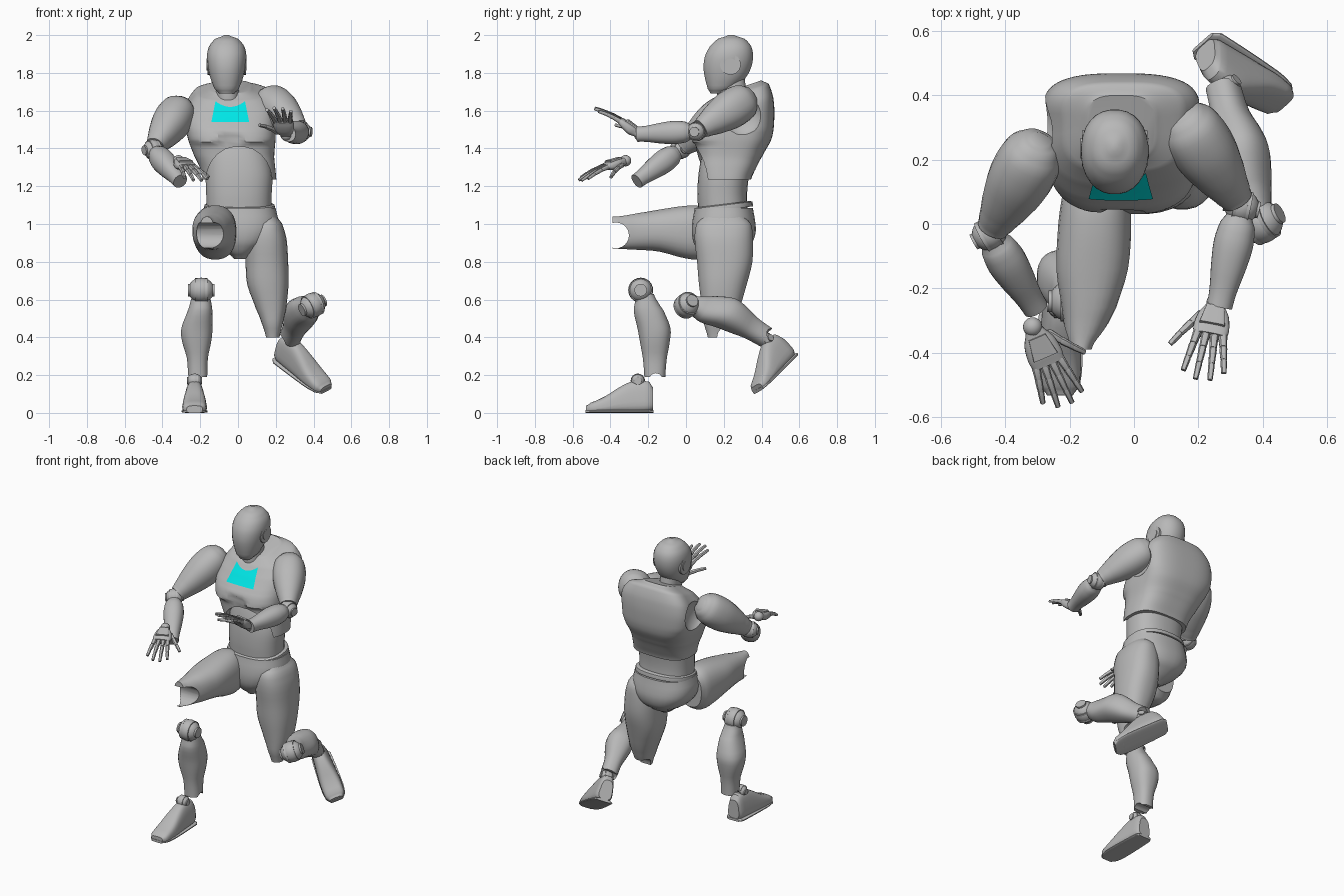
import bpy, bmesh, math
from mathutils import Vector, Matrix
from mathutils.bvhtree import BVHTree

if "Cube" in bpy.data.objects:
    bpy.data.objects.remove(bpy.data.objects["Cube"])


def material(name, rgb):
    m = bpy.data.materials.new(name)
    m.use_nodes = True
    m.diffuse_color = (*rgb, 1)
    m.node_tree.nodes["Principled BSDF"].inputs["Base Color"].default_value = (*rgb, 1)
    return m


GREY = material("shell grey", (0.48, 0.48, 0.48))
CYAN = material("cyan panel", (0.0, 0.82, 0.82))
parts = []


def finish(name, bm, place=None, mat=GREY):
    bmesh.ops.recalc_face_normals(bm, faces=bm.faces)
    me = bpy.data.meshes.new(name)
    bm.to_mesh(me)
    bm.free()
    me.materials.append(mat)
    ob = bpy.data.objects.new(name, me)
    bpy.context.collection.objects.link(ob)
    ob.matrix_world = place or Matrix()
    parts.append(ob)
    return ob


def frame(origin, z, front):
    """Matrix with local z along z and local -y towards front."""
    z, front = Vector(z).normalized(), Vector(front)
    y = -(front - z * front.dot(z)).normalized()
    m = Matrix((y.cross(z), y, z)).transposed().to_4x4()
    m.translation = Vector(origin)
    return m


def loft(name, rings, axis="z", n=24, power=2.2, steps=3, deform=None, place=None):
    """Smooth skin over rings of (position, centre u, centre v, half u, half v)."""
    pts = []
    for i in range(len(rings) - 1):
        a, b = rings[max(i - 1, 0)], rings[i]
        c, d = rings[i + 1], rings[min(i + 2, len(rings) - 1)]
        for k in range(steps):
            t = k / steps
            pts.append([q + t * (r - q) if j == 0 else
                        .5 * (2*q + (r - p)*t + (2*p - 5*q + 4*r - s)*t*t + (3*q - p - 3*r + s)*t**3)
                        for j, (p, q, r, s) in enumerate(zip(a, b, c, d))])
    pts.append(rings[-1])
    bm = bmesh.new()
    loops = []
    for w, cu, cv, ru, rv in pts:
        loop = []
        for k in range(n):
            ang = 2 * math.pi * (k + .5) / n
            c, s = math.cos(ang), math.sin(ang)
            u = cu + ru * math.copysign(abs(c) ** (2 / power), c)
            v = cv + rv * math.copysign(abs(s) ** (2 / power), s)
            co = Vector((u, v, w) if axis == "z" else (u, w, v))
            loop.append(bm.verts.new(deform(co) if deform else co))
        loops.append(loop)
    for a, b in zip(loops, loops[1:]):
        for k in range(n):
            bm.faces.new((a[k], a[k - 1], b[k - 1], b[k]))
    bm.faces.new(loops[0])
    bm.faces.new(loops[-1])
    return finish(name, bm, place)


def ball(name, r, place, squash=(1, 1, 1)):
    bm = bmesh.new()
    bmesh.ops.create_uvsphere(bm, u_segments=20, v_segments=12, radius=r)
    bmesh.ops.scale(bm, vec=squash, verts=bm.verts)
    return finish(name, bm, place)


def disc(name, r, depth, place):
    bm = bmesh.new()
    bmesh.ops.create_cone(bm, cap_ends=True, segments=24, radius1=r, radius2=r, depth=depth,
                          matrix=Matrix.Rotation(math.pi / 2, 4, "Y"))
    return finish(name, bm, place)


def at(*p):
    return Matrix.Translation(p)


def joint(name, r, place):
    """Ball hinge with raised bands across the local x axis."""
    ball(name + "_ball", r, place, (1.06, 1, 1))
    for x in (-.4, .4):
        disc(name + "_band", r * .96, r * .2, place @ at(x * r, 0, 0))
    disc(name + "_pin", r * .5, r * 2.12, place)


def cut(ob, cutter):
    bpy.context.view_layer.update()
    mod = ob.modifiers.new("cut", "BOOLEAN")
    mod.operation, mod.object, mod.solver = "DIFFERENCE", cutter, "EXACT"
    bpy.context.view_layer.objects.active = ob
    bpy.ops.object.modifier_apply(modifier="cut")
    parts.remove(cutter)
    bpy.data.objects.remove(cutter)


# Head, ears and neck
loft("head", [(1.69, -.06, .17, .04, .04), (1.715, -.06, .185, .064, .07),
              (1.77, -.06, .207, .086, .107), (1.83, -.06, .219, .1, .127),
              (1.89, -.06, .228, .105, .128), (1.94, -.06, .236, .094, .11),
              (1.98, -.06, .24, .062, .072), (2.0, -.06, .24, .012, .015)], n=28)
for x in (-.155, .035):
    disc("ear_disc", .055, .014, at(x, .235, 1.845))
    disc("ear_hub", .032, .022, at(x, .235, 1.845))
loft("neck", [(1.58, -.05, .26, .07, .085), (1.68, -.055, .245, .062, .082), (1.78, -.06, .24, .06, .07)])
loft("collar", [(1.63, -.05, .265, .1, .115), (1.675, -.05, .262, .088, .1), (1.69, -.05, .26, .075, .09)],
     deform=lambda p: Vector((p.x, p.y, p.z + .3 * (p.y - .26))))


# Chest shell with curved pectoral ledge, squarer back and a sloping neckline
def chest_shape(p):
    if p.y < .25:
        side = abs(p.x + .04)
        front = min(1, (.25 - p.y) / .12)
        ledge = 1.435 + .09 * max(0, 1 - side / .07) + .5 * max(0, side - .1) ** 2
        p.y += .022 * front * min(1, max(0, (ledge - p.z) / .02))
    back = min(1, max(0, (p.y - .32) / .12)) * min(1, max(0, (p.z - 1.38) / .12))
    p.x += (p.x + .035) * .14 * back
    p.z += .34 * (p.y - .28) * min(1, max(0, (p.z - 1.5) / .2))
    return p


chest = loft("chest", [(1.235, .008, .195, .195, .15), (1.3, -.003, .205, .2, .168),
                       (1.36, -.02, .22, .212, .185), (1.45, -.033, .243, .232, .21),
                       (1.55, -.04, .27, .24, .198), (1.63, -.035, .29, .23, .172),
                       (1.69, -.035, .3, .185, .138), (1.72, -.04, .3, .105, .1)],
             n=56, power=3, steps=6, deform=chest_shape)

# Glowing panel laid on the chest
tree = BVHTree.FromObject(chest, bpy.context.evaluated_depsgraph_get())
bm = bmesh.new()
cols, rows, grid = 12, 8, []
for j in range(rows + 1):
    v = j / rows
    for i in range(cols + 1):
        s = 2 * i / cols - 1
        x = -.041 + s * (.1 - .022 * v)
        z = 1.54 + v * (.08 + .03 * s * s)
        hit = tree.ray_cast(Vector((x, -1, z)), Vector((0, 1, 0)))[0]
        grid.append(bm.verts.new((x, (hit.y if hit else .12) - .005, z)))
for j in range(rows):
    for i in range(cols):
        k = j * (cols + 1) + i
        bm.faces.new((grid[k], grid[k + 1], grid[k + cols + 2], grid[k + cols + 1]))
panel = finish("chest_panel", bm, mat=CYAN)

# Waist arch and shoulder sockets cut into the chest
cut(chest, loft("arch", [(-.1, .005, 1.2, .178, .21), (.15, .005, 1.2, .178, .21)], axis="y", steps=1))
for x in (-.3, .23):
    cut(chest, ball("socket", .1, at(x, .3, 1.57), (.7, 1.1, 1.1)))

# Abdomen, belt and hips
loft("abdomen", [(1.08, .005, .195, .172, .132), (1.16, .005, .192, .174, .132),
                 (1.26, .005, .2, .178, .135), (1.36, -.005, .22, .17, .138),
                 (1.46, -.02, .25, .15, .14)], n=32, power=2.4)
loft("belt", [(1.075, .008, .2, .188, .155), (1.1, .008, .2, .186, .152), (1.105, .008, .2, .176, .14)],
     n=32, power=2.4, deform=lambda p: Vector((p.x, p.y, p.z + .12 * (p.y - .2))))
loft("hips", [(.815, .01, .17, .03, .06), (.85, .01, .18, .075, .11), (.9, .01, .195, .15, .155),
              (.96, .01, .2, .195, .17), (1.02, .01, .2, .204, .166), (1.085, .01, .2, .19, .155)],
     n=32, power=2.4)

# Thighs with forked knee ends
right_thigh = loft("right_thigh", [(.13, -.12, .96, .085, .11), (.08, -.12, .955, .105, .14),
                                   (0, -.122, .957, .114, .14), (-.14, -.13, .965, .112, .112),
                                   (-.26, -.14, .96, .085, .097), (-.34, -.155, .955, .06, .088),
                                   (-.39, -.165, .955, .038, .084)], axis="y", n=28, power=2.4)
cut(right_thigh, disc("right_bite", .068, .5, at(-.15, -.37, .94)))
left_thigh = loft("left_thigh", [(1.05, .15, .2, .05, .1), (1.0, .15, .2, .085, .145),
                                 (.92, .15, .2, .108, .155), (.8, .153, .205, .113, .147),
                                 (.68, .158, .195, .11, .127), (.55, .175, .185, .08, .1),
                                 (.47, .182, .175, .055, .08), (.4, .184, .17, .036, .055)], n=28, power=2.4)
cut(left_thigh, disc("left_bite", .06, .5, at(.18, .225, .4)))


# Lower legs, hanging down local -z from the knee
def lower_leg(side, s, knee, foot):
    joint(side + "_knee", .066, knee)
    shin = loft(side + "_shin", [(-.02, 0, .02, .045, .05), (-.06, s * .002, .03, .055, .06),
                                 (-.11, s * .006, .043, .066, .08), (-.2, s * .022, .07, .083, .088),
                                 (-.27, s * .024, .075, .078, .08), (-.36, s * .02, .075, .056, .064),
                                 (-.46, s * .018, .075, .052, .056)], power=2.4, place=knee)
    cut(shin, disc("ankle_bite", .035, .3, knee @ at(0, .08, -.475)))
    joint(side + "_ankle", .038, foot)
    loft(side + "_foot", [(.08, 0, -.095, .045, .06), (.06, 0, -.085, .056, .08), (-.02, 0, -.085, .062, .085),
                          (-.09, 0, -.1, .066, .07), (-.17, 0, -.125, .068, .045),
                          (-.25, 0, -.143, .06, .027), (-.275, 0, -.15, .042, .018)], axis="y", power=3.2,
         deform=lambda p: Vector((p.x * (1 - max(0, p.z + .15) * 2.6), p.y, p.z)), place=foot)
    loft(side + "_sole", [(.083, 0, -.162, .045, .008), (.06, 0, -.162, .062, .008), (-.18, 0, -.162, .07, .008),
                          (-.25, 0, -.162, .061, .008), (-.278, 0, -.162, .04, .008)], axis="y", power=4, place=foot)


lower_leg("right", -1, at(-.195, -.24, .65), at(-.23, -.255, .17))
lower_leg("left", 1, frame((.395, .005, .57), (.105, -.435, .265), (.56, -.66, -.5)),
          frame((.292, .425, .385), (.12, -.58, .76), (.7, -.5, -.5)))


# Arms: each section runs down local -z towards the next joint
def arm(side, s, shoulder, elbow, wrist, hand, fingers):
    S, E, W = Vector(shoulder), Vector(elbow), Vector(wrist)
    upper = frame(S, S - E, (0, -.3, 1))
    length = (S - E).length / .33
    loft(side + "_upper_arm", [(z * length, 0, 0, r, r * 1.03) for z, r in
                               ((.1, .03), (.085, .06), (.04, .09), (-.02, .1), (-.1, .097),
                                (-.2, .077), (-.27, .058), (-.3, .05))], place=upper)
    fore = frame(E, E - W, (0, -.2, 1))
    joint(side + "_elbow", .052, fore)
    loft(side + "_forearm", [(z, 0, 0, r, r) for z, r in
                             ((-.03, .04), (-.06, .055), (-.12, .062), (-.2, .054),
                              (-.27, .043), (-.32, .04))], place=fore)
    # Hand with a back plate, four curled fingers and a thumb
    M = frame(hand, -Vector(fingers), (0, 0, 1))
    ball(side + "_wrist", .03, M)
    loft(side + "_palm", [(-.01, 0, 0, .028, .02), (-.05, 0, .004, .048, .027), (-.1, 0, .002, .056, .023),
                          (-.13, 0, 0, .052, .016)], power=3, place=M)
    loft(side + "_hand_plate", [(-.03, 0, -.021, .028, .008), (-.1, 0, -.021, .04, .008)],
         power=5, steps=1, place=M)
    digits = [((s * (.039 - .026 * i), 0, -.12), s * (.16 - .12 * i), ln, .1)
              for i, ln in enumerate((.145, .165, .16, .13))]
    digits.append(((s * .036, .012, -.04), s * .62, .145, .13))
    for base, spread, ln, curl in digits:
        place = M @ at(*base) @ Matrix.Rotation(-spread, 4, "Y")
        step = ln / 3
        for k in range(3):
            r = .0145 - .002 * k
            place = place @ Matrix.Rotation(curl, 4, "X")
            loft(side + "_finger", [(.004, 0, 0, r * .7, r * .7), (-.006, 0, 0, r, r),
                                    (-step, 0, 0, r * .8, r * .8)], n=10, steps=1, place=place)
            place = place @ at(0, 0, -step)


arm("right", 1, (-.325, .195, 1.58), (-.45, -.03, 1.395), (-.3, -.27, 1.22),
    (-.315, -.32, 1.335), (.11, -.255, -.075))
arm("left", -1, (.185, .28, 1.635), (.335, .055, 1.49), (.265, -.26, 1.475),
    (.255, -.245, 1.47), (-.045, -.24, .185))

# Smooth shading with sharp edges kept
bpy.ops.object.select_all(action="DESELECT")
for ob in parts:
    ob.select_set(True)
bpy.context.view_layer.objects.active = chest
bpy.ops.object.shade_smooth_by_angle(angle=math.radians(35))
